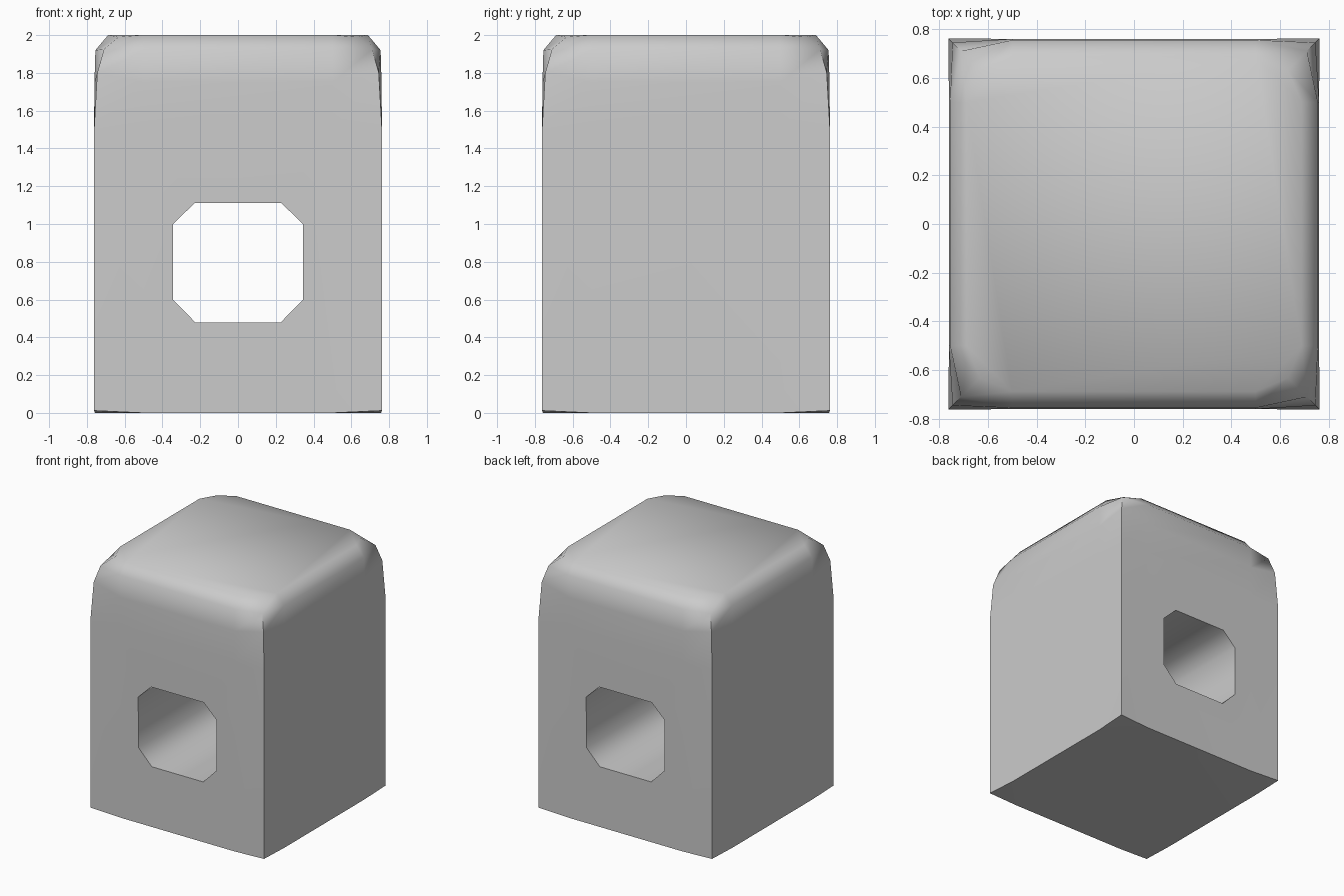
import bpy, bmesh, math

if "Cube" in bpy.data.objects:
    bpy.data.objects.remove(bpy.data.objects["Cube"])

S = 0.5  # where the corner rounding starts along each side


def ring(bm, corner, zc, side, zs):
    """Square ring: each side has a corner point and two inner side points."""
    pts = []
    for k in range(4):
        a = k * math.pi / 2
        c, s = round(math.cos(a)), round(math.sin(a))
        for x, y, z in ((-corner, -corner, zc), (-S, -side, zs), (S, -side, zs)):
            pts.append(bm.verts.new((x * c - y * s, x * s + y * c, z)))
    return pts


def cap(bm, r):
    """Flat octagon with four drooping corner triangles."""
    bm.faces.new([v for i, v in enumerate(r) if i % 3])
    for i in range(0, 12, 3):
        bm.faces.new((r[i - 1], r[i], r[i + 1]))


def add_object(name, bm):
    bmesh.ops.recalc_face_normals(bm, faces=bm.faces)
    me = bpy.data.meshes.new(name)
    bm.to_mesh(me)
    bm.free()
    ob = bpy.data.objects.new(name, me)
    bpy.context.collection.objects.link(ob)
    return ob


# Block with softened top edges and rounded-off upper corners
bm = bmesh.new()
levels = [(0.762, 0.012, 0.758, 0.0), (0.762, 1.5, 0.76, 1.5),
          (0.745, 1.8, 0.76, 1.75), (0.71, 1.925, 0.755, 1.92),
          (0.632, 1.99, 0.688, 2.0)]
rings = [ring(bm, *l) for l in levels]
for a, b in zip(rings, rings[1:]):
    for i in range(12):
        j = (i + 1) % 12
        bm.faces.new((a[i], a[j], b[j], b[i]))
cap(bm, rings[0])
cap(bm, rings[-1])
block = add_object("block", bm)

# Eight-sided tunnel cutter running front to back
bm = bmesh.new()
half = [(0.225, 0.478), (0.344, 0.6), (0.344, 1.0), (0.23, 1.11)]
profile = half + [(-x, z) for x, z in reversed(half)]
face = bm.faces.new([bm.verts.new((x, -1, z)) for x, z in profile])
new = bmesh.ops.extrude_face_region(bm, geom=[face])["geom"]
bmesh.ops.translate(bm, vec=(0, 2, 0),
                    verts=[v for v in new if isinstance(v, bmesh.types.BMVert)])
cutter = add_object("tunnel_cutter", bm)
cutter.hide_render = True

mod = block.modifiers.new("tunnel", "BOOLEAN")
mod.operation = "DIFFERENCE"
mod.solver = "EXACT"
mod.object = cutter

bpy.ops.object.select_all(action="DESELECT")
block.select_set(True)
bpy.context.view_layer.objects.active = block
bpy.ops.object.modifier_apply(modifier=mod.name)
bpy.data.objects.remove(cutter)
bpy.ops.object.shade_smooth_by_angle(angle=math.radians(48))
